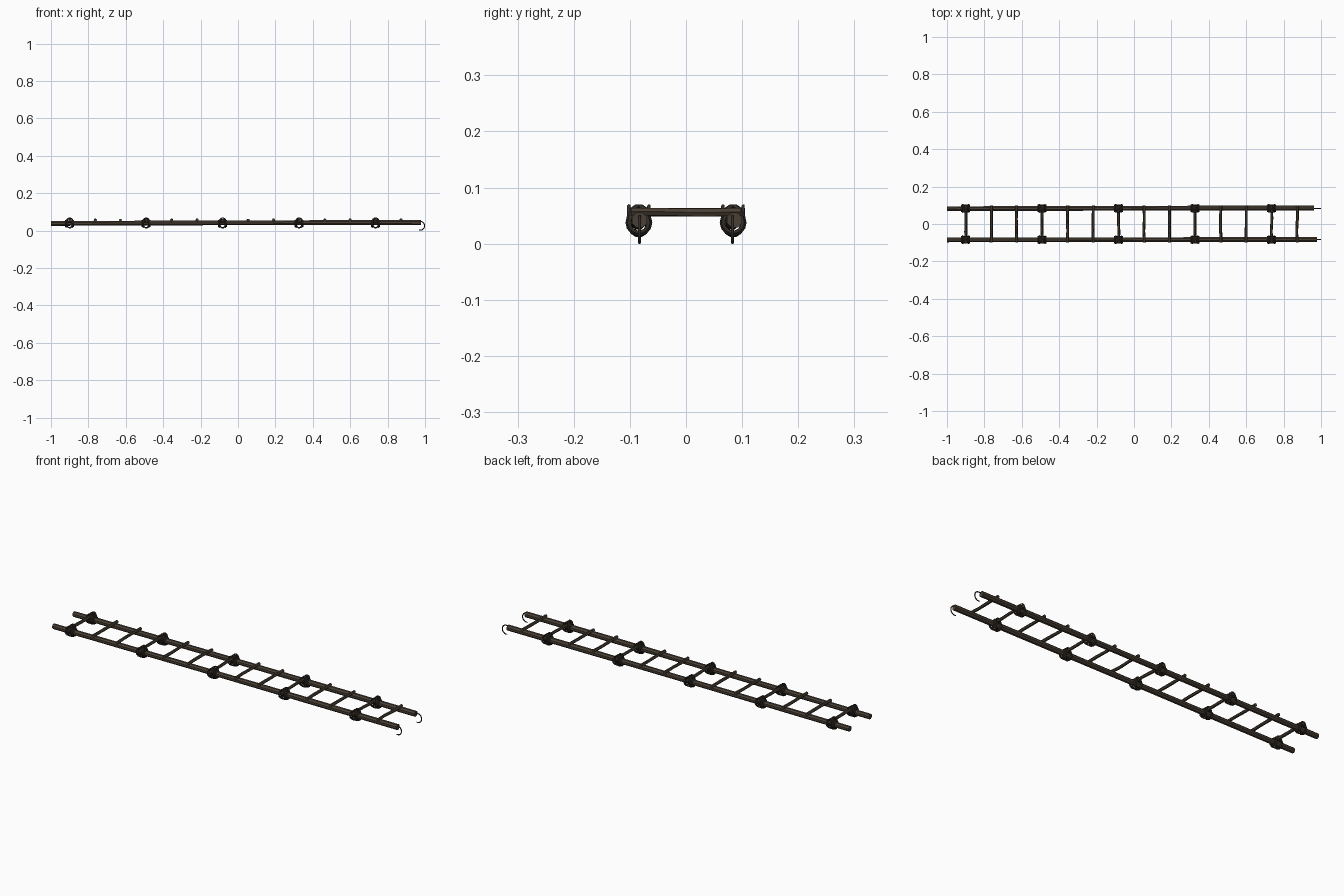
import bpy, bmesh, math, random
from mathutils import Vector

if "Cube" in bpy.data.objects:
    bpy.data.objects.remove(bpy.data.objects["Cube"])

random.seed(4)


def material(name, rgb):
    m = bpy.data.materials.new(name)
    m.diffuse_color = (*rgb, 1)
    m.use_nodes = True
    m.node_tree.nodes["Principled BSDF"].inputs["Base Color"].default_value = m.diffuse_color
    return m


RAIL = material("dark wood", (0.068, 0.050, 0.036))
RUNG = material("rung wood", (0.066, 0.050, 0.034))
ROPE = material("dark rope", (0.034, 0.028, 0.022))
IRON = material("dark iron", (0.030, 0.028, 0.026))


def sweep(bm, pts, radii, sides, side_axis, closed=False):
    """Tube through pts; side_axis is never parallel to the path."""
    n = len(pts)
    rings = []
    for i, p in enumerate(pts):
        a = pts[(i - 1) % n] if closed else pts[max(i - 1, 0)]
        b = pts[(i + 1) % n] if closed else pts[min(i + 1, n - 1)]
        t = (b - a).normalized()
        u = (side_axis - t * side_axis.dot(t)).normalized()
        v = t.cross(u)
        ring = []
        for k in range(sides):
            ang = 2 * math.pi * (k + 0.5) / sides
            ring.append(bm.verts.new(p + (u * math.cos(ang) + v * math.sin(ang)) * radii[i]))
        rings.append(ring)
    for i in range(n if closed else n - 1):
        r, s = rings[i], rings[(i + 1) % n]
        for k in range(sides):
            j = (k + 1) % sides
            bm.faces.new((r[k], r[j], s[j], s[k]))
    if not closed:
        bm.faces.new(rings[0][::-1])
        bm.faces.new(rings[-1])


def finish(bm, name, mat, smooth=False):
    bmesh.ops.recalc_face_normals(bm, faces=bm.faces[:])
    me = bpy.data.meshes.new(name)
    bm.to_mesh(me)
    bm.free()
    me.materials.append(mat)
    if smooth:
        for f in me.polygons:
            f.use_smooth = True
    ob = bpy.data.objects.new(name, me)
    bpy.context.collection.objects.link(ob)
    return ob


Z = Vector((0, 0, 1))
RAIL_Y = 0.084
RUNGS = [-0.9 + 0.1363 * i for i in range(14)]

# rails: slightly uneven poles
for side, label, end in ((-1, "front", 0.978), (1, "back", 0.962)):
    bm = bmesh.new()
    pts, rad = [], []
    for i in range(9):
        f = i / 8
        x = -1 + (end + 1) * f
        y = side * RAIL_Y + 0.005 * (f - 0.5) * (1 if side > 0 else 0.4)
        z = 0.038 + 0.004 * math.sin(f * math.pi * 0.6)
        pts.append(Vector((x, y, z)))
        rad.append(0.0140 + random.uniform(-0.0007, 0.0007))
    sweep(bm, pts, rad, 8, Z)
    finish(bm, label + "_rail", RAIL)

# rungs: thin sticks resting on the rails
for i, x in enumerate(RUNGS):
    bm = bmesh.new()
    half = 0.105 if i % 3 == 0 else 0.098
    pts, rad = [], []
    for f in (-1, -0.4, 0.3, 1):
        pts.append(Vector((x + random.uniform(-0.002, 0.002), half * f,
                           0.056 + random.uniform(-0.001, 0.001))))
        rad.append(0.0078 + random.uniform(-0.0005, 0.0005))
    sweep(bm, pts, rad, 6, Z)
    finish(bm, "rung_%02d" % (i + 1), RUNG)


def loop(bm, centre, direction, half_w, half_h, thick, normal):
    """Closed rope loop in the plane of direction and z."""
    pts = [centre + direction * (half_w * math.cos(a)) + Z * (half_h * math.sin(a))
           for a in (2 * math.pi * k / 14 for k in range(14))]
    sweep(bm, pts, [thick] * 14, 5, normal, True)


# lashings on every third rung
for n, x in enumerate(RUNGS[::3]):
    for side, label in ((-1, "front"), (1, "back")):
        bm = bmesh.new()
        y = side * RAIL_Y
        # wraps round the rail on both sides of the rung
        for dx in (-0.021, -0.0145, 0.0145, 0.021):
            r = 0.0205 if abs(dx) < 0.02 else 0.0175
            loop(bm, Vector((x + dx, y, 0.0375)), Vector((0, 1, 0)), r, r, 0.0036, Vector((1, 0, 0)))
        # wraps round the rung on both sides of the rail
        for dy in (-0.018, 0.018):
            loop(bm, Vector((x, y + dy, 0.055)), Vector((1, 0, 0)), 0.0125, 0.0125, 0.0033,
                 Vector((0, 1, 0)))
        # crossed turns over the joint
        for deg in (38, 50, 130, 142):
            a = math.radians(deg)
            loop(bm, Vector((x, y, 0.041)), Vector((math.cos(a), math.sin(a), 0)),
                 0.0255, 0.0265, 0.0034, Vector((-math.sin(a), math.cos(a), 0)))
        finish(bm, "%s_lashing_%d" % (label, n + 1), ROPE, True)

# iron hooks curling down from the rail ends
for side, label, y in ((-1, "front", -0.083), (1, "back", 0.083)):
    bm = bmesh.new()
    pts = [Vector((0.94, y, 0.048)), Vector((0.965, y, 0.049))]
    for k in range(10):
        a = math.radians(85 - 195 * k / 9)
        pts.append(Vector((0.975 + 0.0225 * math.cos(a), y, 0.0255 + 0.0235 * math.sin(a))))
    rad = [0.0028] * (len(pts) - 1) + [0.0012]
    sweep(bm, pts, rad, 6, Vector((0, 1, 0)))
    finish(bm, label + "_hook", IRON, True)
